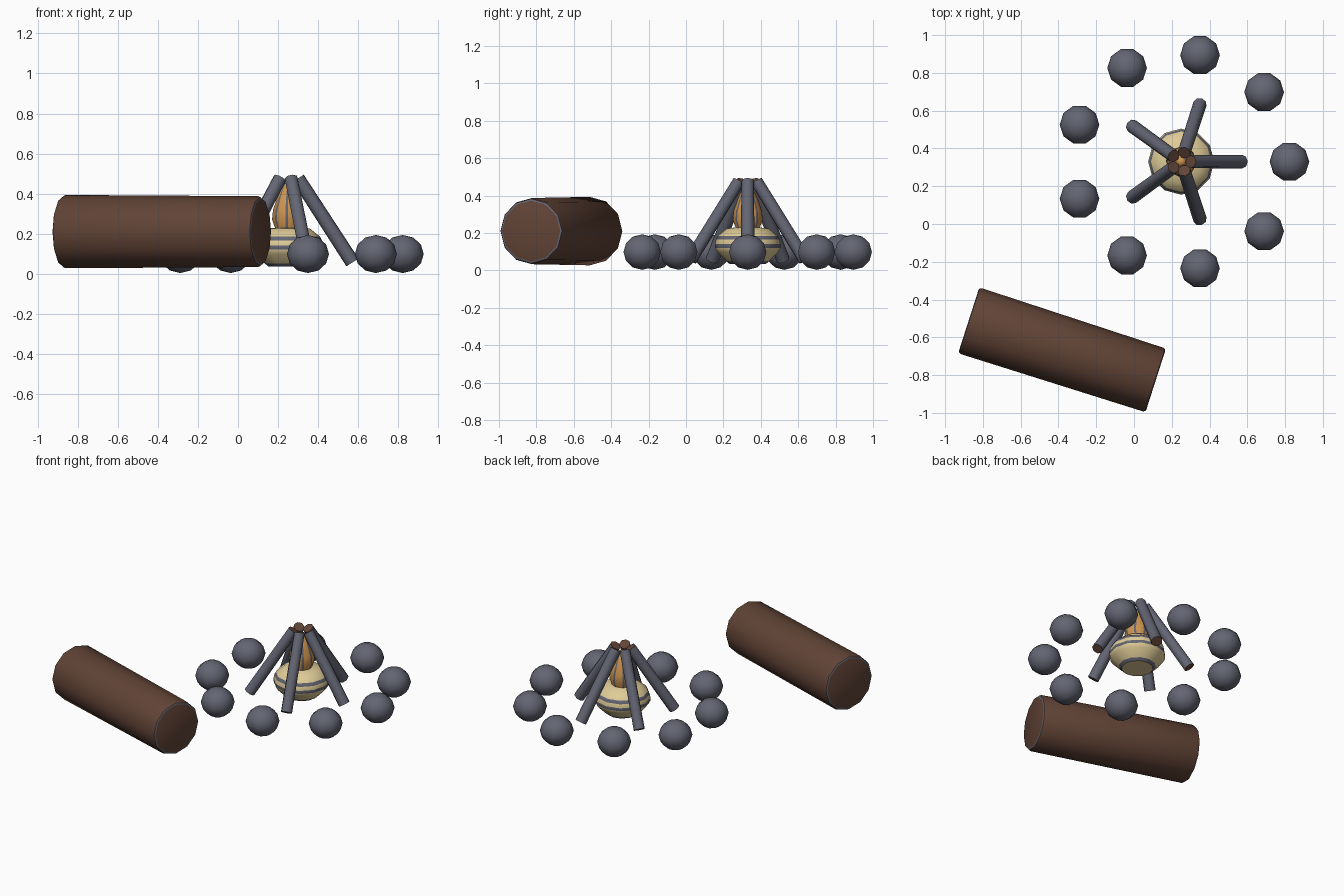
import bpy, bmesh, math
from mathutils import Vector, Matrix

if "Cube" in bpy.data.objects:
    bpy.data.objects.remove(bpy.data.objects["Cube"])


def material(name, rgb):
    m = bpy.data.materials.new(name)
    m.use_nodes = True
    m.diffuse_color = (*rgb, 1)
    bsdf = m.node_tree.nodes["Principled BSDF"]
    bsdf.inputs["Base Color"].default_value = (*rgb, 1)
    bsdf.inputs["Roughness"].default_value = 0.9
    return m


GRAY = material("slate gray", (0.125, 0.13, 0.17))
BROWN = material("bark brown", (0.12, 0.057, 0.037))
CREAM = material("pale ember", (0.74, 0.6, 0.31))
ORANGE = material("flame orange", (0.62, 0.3, 0.08))
FIRE = Vector((0.25, 0.33, 0))


def even(n):
    return [math.tau * i / n for i in range(n)]


def lathe(name, profile, angles, mats, matrix, rule, smooth=40):
    """Spin (radius, height) points round z; rule(band, side) picks the material."""
    bm = bmesh.new()
    n = len(angles)
    rings = []
    for r, z in profile:
        if r == 0:
            rings.append([bm.verts.new((0, 0, z))] * n)
        else:
            rings.append([bm.verts.new((r * math.cos(a), r * math.sin(a), z)) for a in angles])
    for b, (low, high) in enumerate(zip(rings, rings[1:])):
        for s in range(n):
            t = (s + 1) % n
            corners = list(dict.fromkeys((low[s], low[t], high[t], high[s])))
            bm.faces.new(corners).material_index = rule(b, s)
    bmesh.ops.recalc_face_normals(bm, faces=bm.faces)
    mesh = bpy.data.meshes.new(name)
    bm.to_mesh(mesh)
    bm.free()
    for m in mats:
        mesh.materials.append(m)
    mesh.shade_smooth()
    mesh.set_sharp_from_angle(angle=math.radians(smooth))
    obj = bpy.data.objects.new(name, mesh)
    obj.matrix_world = matrix
    bpy.context.collection.objects.link(obj)
    return obj


def along(start, end):
    """Matrix that lays the z axis from start towards end."""
    turn = (end - start).to_track_quat("Z", "Y").to_matrix().to_4x4()
    return Matrix.Translation(start) @ turn


# Ring of stones
ball = [(0.105 * math.sin(math.pi * i / 6), -0.095 * math.cos(math.pi * i / 6)) for i in range(7)]
ball[0], ball[-1] = (0, -0.095), (0, 0.095)
for i, a in enumerate(even(9)):
    spot = FIRE + Vector((0.573 * math.cos(a), 0.573 * math.sin(a), 0.098))
    lathe(f"stone_{i + 1}", ball, even(10), [GRAY], Matrix.Translation(spot), lambda b, s: 0, 60)

# Leaning sticks with bare wood ends
for i, a in enumerate(even(5)):
    out = Vector((math.cos(a), math.sin(a), 0))
    foot = FIRE + out * 0.322 + Vector((0, 0, 0.056))
    tip = FIRE + out * 0.05 + Vector((0, 0, 0.476))
    length = (tip - foot).length
    rod = [(0, 0), (0.036, 0), (0.034, length), (0, length)]
    lathe(f"stick_{i + 1}", rod, even(8), [GRAY, BROWN], along(foot, tip),
          lambda b, s: 0 if b == 1 else 1, 50)

# Banded ember bowl
bowl = [(0, 0.035), (0.098, 0.035), (0.115, 0.05), (0.163, 0.098), (0.175, 0.12),
        (0.175, 0.14), (0.17, 0.165), (0.16, 0.185), (0.11, 0.225), (0, 0.235)]
gray_bands = (1, 4, 6)
lathe("ember_bowl", bowl, even(12), [CREAM, GRAY], Matrix.Translation(FIRE),
      lambda b, s: int(b in gray_bands))

# Flame with narrow dark seams between its tongues
seams = [a + d for a in even(8) for d in (0, math.radians(35))]
flame = [(0, 0.215), (0.06, 0.215), (0.08, 0.27), (0.075, 0.32), (0.05, 0.39), (0.02, 0.45), (0, 0.46)]
lathe("flame", flame, seams, [ORANGE, GRAY], Matrix.Translation(FIRE),
      lambda b, s: s % 2 if 0 < b < 5 else 0, 50)

# Seat log with a thin rim at each end
left, right = Vector((-0.875, -0.51, 0.21)), Vector((0.115, -0.828, 0.21))
span = (right - left).length
log = [(0, 0), (0.169, 0), (0.178, 0.004), (0.183, 0.015),
       (0.177, span - 0.015), (0.172, span - 0.004), (0.163, span), (0, span)]
lathe("seat_log", log, even(12), [BROWN, GRAY], along(left, right),
      lambda b, s: int(b in (1, 5)))
